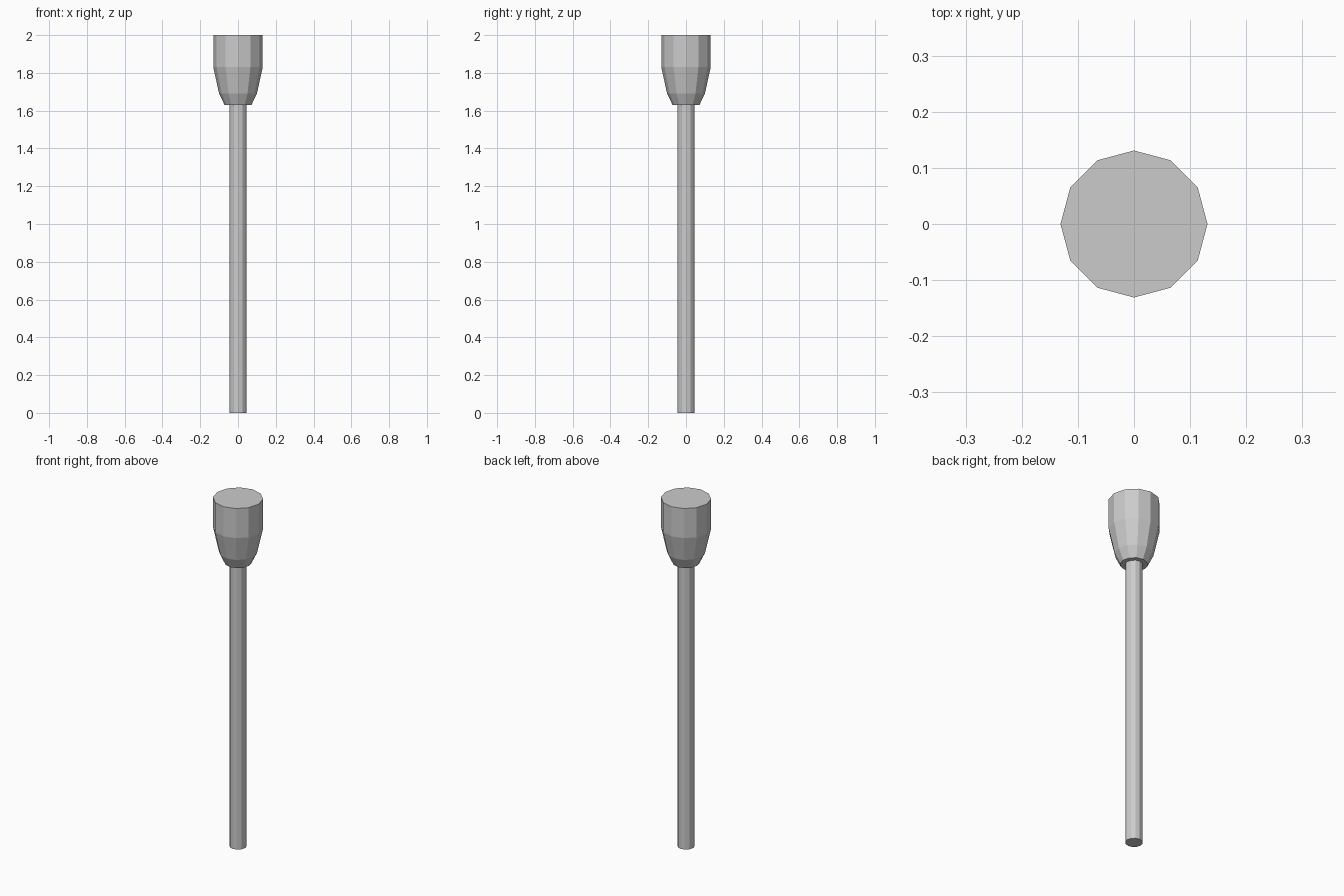
import bpy, bmesh, math

if "Cube" in bpy.data.objects:
    bpy.data.objects.remove(bpy.data.objects["Cube"])

SIDES = 12


def lathe(name, profile, cap_bottom=True, cap_top=True):
    """Flat-shaded solid of revolution from (radius, z) rings."""
    bm = bmesh.new()
    rings = []
    for r, z in profile:
        rings.append([bm.verts.new((r * math.cos(2 * math.pi * i / SIDES),
                                    r * math.sin(2 * math.pi * i / SIDES), z))
                      for i in range(SIDES)])
    for a, b in zip(rings, rings[1:]):
        for i in range(SIDES):
            j = (i + 1) % SIDES
            bm.faces.new((a[i], a[j], b[j], b[i]))
    if cap_bottom:
        bm.faces.new(rings[0][::-1])
    if cap_top:
        bm.faces.new(rings[-1])
    mesh = bpy.data.meshes.new(name)
    bm.to_mesh(mesh)
    bm.free()
    obj = bpy.data.objects.new(name, mesh)
    bpy.context.collection.objects.link(obj)
    return obj


# Long straight shaft, running up into the underside of the head
lathe("shaft", [(0.045, 0.0), (0.045, 1.63)], cap_top=False)

# Tapered head with flat top
lathe("head", [(0.071, 1.63), (0.10, 1.69), (0.131, 1.83), (0.131, 2.0)])
